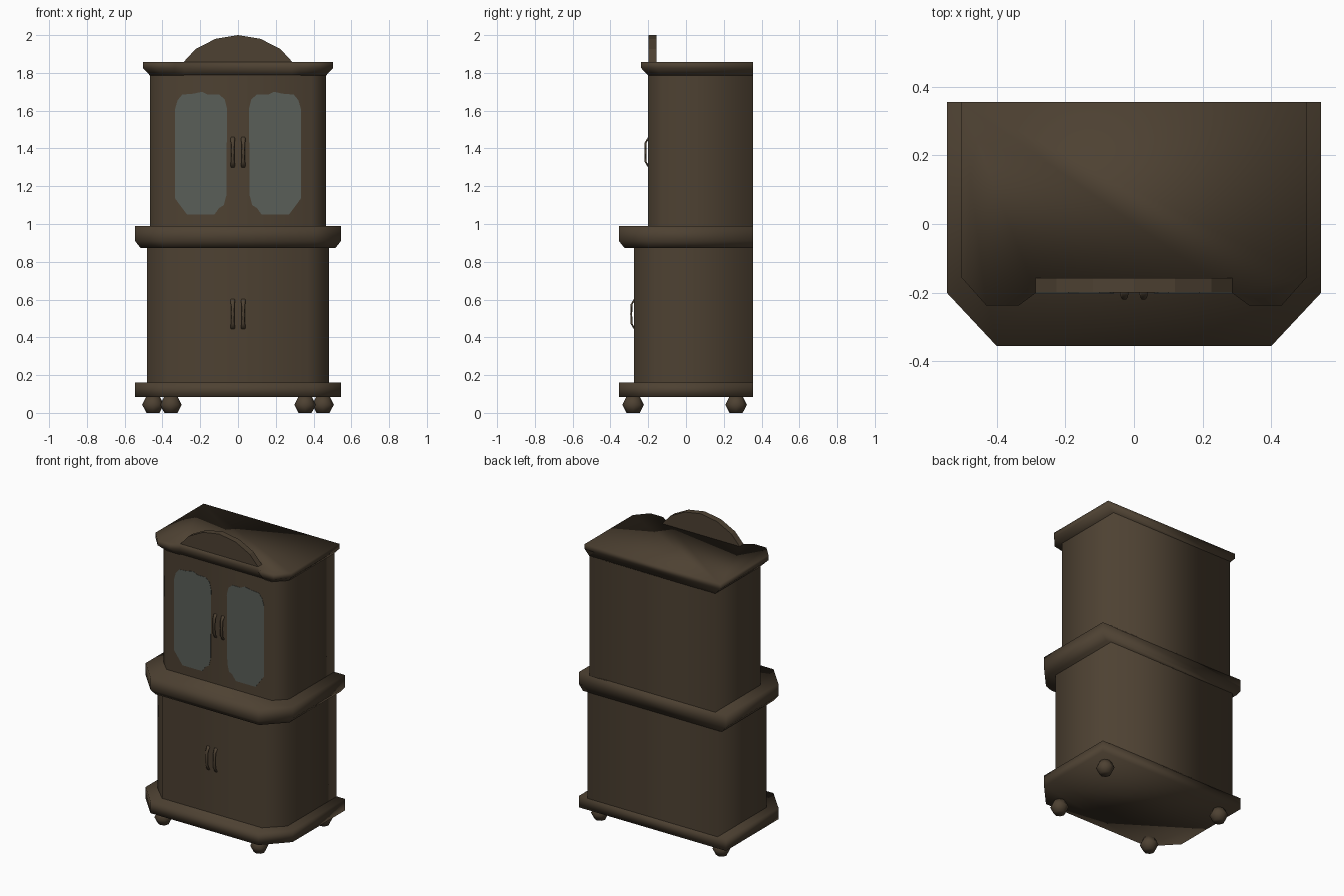
import bpy, bmesh, math

if "Cube" in bpy.data.objects:
    bpy.data.objects.remove(bpy.data.objects["Cube"])


def material(name, rgb):
    m = bpy.data.materials.new(name)
    m.diffuse_color = (*rgb, 1)
    m.use_nodes = True
    m.node_tree.nodes["Principled BSDF"].inputs["Base Color"].default_value = m.diffuse_color
    return m


WOOD = material("dark_wood", (0.075, 0.053, 0.032))
GLASS = material("grey_glass", (0.100, 0.112, 0.098))


def finish(name, bm, mat, smooth=True):
    bmesh.ops.recalc_face_normals(bm, faces=bm.faces)
    for f in bm.faces:
        f.smooth = smooth
    me = bpy.data.meshes.new(name)
    bm.to_mesh(me)
    bm.free()
    me.materials.append(mat)
    ob = bpy.data.objects.new(name, me)
    bpy.context.collection.objects.link(ob)
    return ob


def loft(name, rings, mat=WOOD, caps=True, smooth=True):
    """Skin a list of equally sized closed rings of 3D points."""
    bm = bmesh.new()
    vs = [[bm.verts.new(p) for p in r] for r in rings]
    n = len(rings[0])
    for a, b in zip(vs, vs[1:]):
        for i in range(n):
            j = (i + 1) % n
            bm.faces.new((a[i], a[j], b[j], b[i]))
    if caps:
        bm.faces.new(vs[0])
        bm.faces.new(vs[-1])
    return finish(name, bm, mat, smooth)


def outline(half, z):
    """Right half of a plan outline (back to front), mirrored to the left."""
    return [(x, y, z) for x, y in half] + [(-x, y, z) for x, y in reversed(half)]


BACK = 0.355


def octo(w, front, cx, cy):
    """Half plan of a cabinet with chamfered front corners."""
    return [(w, BACK), (w, cy), (cx, front)]


slab = octo(0.545, -0.355, 0.40, -0.20)
slab_in = octo(0.515, -0.325, 0.385, -0.19)
lower = octo(0.483, -0.275, 0.37, -0.165)

# Base slab, lower cupboard, counter
loft("base_slab", [outline(slab, 0.083), outline(slab, 0.16)])
loft("lower_cupboard", [outline(lower, 0.155), outline(lower, 0.875)], caps=False)
loft("counter", [outline(slab_in, 0.872), outline(slab, 0.91), outline(slab, 0.99)])

# Upper cupboard
upper = octo(0.465, -0.20, 0.39, -0.125)
loft("upper_cupboard", [outline(upper, 0.985), outline(upper, 1.79)], caps=False)

# Cornice, broken in the middle where the arch stands
corn_in = [(0.465, BACK), (0.465, -0.125), (0.39, -0.20), (0.335, -0.20), (0.285, -0.20)]
corn_out = [(0.503, BACK), (0.503, -0.155), (0.43, -0.237), (0.335, -0.237), (0.285, -0.20)]
loft("cornice", [outline(corn_in, 1.785), outline(corn_out, 1.825), outline(corn_out, 1.858)])

# Arched crest
arch_half = [(0.29, 1.855), (0.225, 1.926), (0.12, 1.98)]
arch = arch_half + [(0.0, 2.0)] + [(-x, z) for x, z in reversed(arch_half)]
loft("arched_crest", [[(x, y, z) for x, z in arch] for y in (-0.199, -0.157)], smooth=False)

# Glass panes
pane = [(0.062, 1.15), (0.075, 1.10), (0.10, 1.085), (0.125, 1.05), (0.27, 1.05),
        (0.30, 1.09), (0.333, 1.135), (0.333, 1.61), (0.32, 1.655), (0.295, 1.685),
        (0.235, 1.69), (0.19, 1.70), (0.16, 1.685), (0.10, 1.685), (0.07, 1.66), (0.058, 1.61)]
for s, side in ((-1, "left"), (1, "right")):
    loft(side + "_glass", [[(s * x, y, z) for x, z in pane] for y in (-0.199, -0.202)],
         GLASS, smooth=False)

# Door handles: bowed bars, a little slimmer in the middle
bow = [(-0.08, 0.004, 0.013), (-0.05, -0.014, 0.010), (0.0, -0.015, 0.009),
       (0.05, -0.014, 0.010), (0.08, 0.004, 0.013)]
for s, side in ((-1, "left"), (1, "right")):
    for level, zc, y0 in (("lower", 0.523, -0.275), ("upper", 1.38, -0.20)):
        rings = []
        for dz, dy, w in bow:
            rings.append([(s * 0.028 + w * math.cos(a), y0 + dy + 0.006 * math.sin(a), zc + dz)
                          for a in (i * math.tau / 6 for i in range(6))])
        loft(f"{level}_{side}_handle", rings)

# Bun feet
profile = [(0.035, 0.0), (0.057, 0.043), (0.035, 0.087)]
for s, side in ((-1, "left"), (1, "right")):
    for place, x, y in (("front", 0.355, -0.28), ("back", 0.45, 0.265)):
        rings = [[(s * x + r * math.cos(i * math.tau / 8), y + r * math.sin(i * math.tau / 8), z)
                  for i in range(8)] for r, z in profile]
        loft(f"{place}_{side}_foot", rings)
